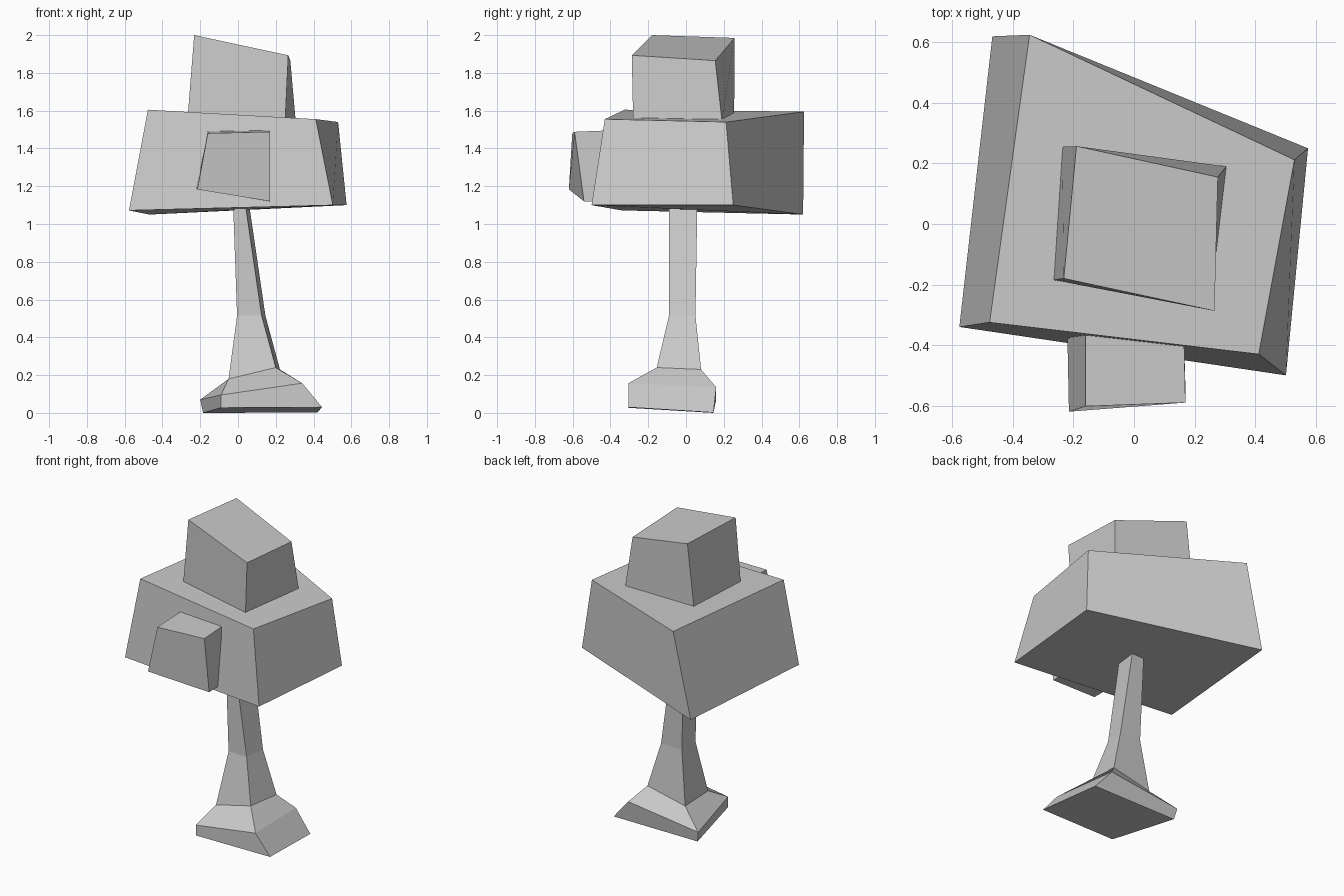
import bpy


def loft(name, *rings):
    """Skin four-cornered rings, bottom to top.
    Corner order: front left, front right, back right, back left."""
    verts = [p for ring in rings for p in ring]
    faces = [(3, 2, 1, 0)]
    for r in range(len(rings) - 1):
        a = 4 * r
        for i in range(4):
            j = (i + 1) % 4
            faces.append((a + i, a + j, a + 4 + j, a + 4 + i))
    t = 4 * (len(rings) - 1)
    faces.append((t, t + 1, t + 2, t + 3))
    mesh = bpy.data.meshes.new(name)
    mesh.from_pydata(verts, [], faces)
    mesh.update()
    obj = bpy.data.objects.new(name, mesh)
    bpy.context.collection.objects.link(obj)
    return obj


# Trunk: flared root foot tapering into a leaning stem
loft("trunk",
     [(-.09, -.305, .027), (.445, -.305, .03), (.42, .145, .002), (-.185, .145, .0)],
     [(-.09, -.305, .095), (.34, -.305, .157), (.305, .16, .135), (-.20, .16, .07)],
     [(-.05, -.155, .18), (.20, -.155, .24), (.222, .08, .23), (-.05, .08, .17)],
     [(-.005, -.09, .515), (.125, -.09, .515), (.145, .05, .515), (-.005, .05, .515)],
     [(-.026, -.09, 1.11), (.038, -.09, 1.11), (.058, .06, 1.11), (-.026, .06, 1.11)])

# Large skewed block of leaves
loft("main_foliage",
     [(-.577, -.34, 1.072), (.502, -.50, 1.10), (.575, .25, 1.10), (-.468, .62, 1.05)],
     [(-.477, -.325, 1.605), (.412, -.43, 1.555), (.53, .212, 1.54), (-.345, .625, 1.595)])

# Crown block with a sloping top
loft("top_foliage",
     [(-.265, -.185, 1.585), (.25, -.28, 1.555), (.305, .19, 1.55), (-.237, .255, 1.57)],
     [(-.232, -.18, 2.0), (.266, -.287, 1.893), (.277, .155, 1.865), (-.19, .257, 1.985)])

# Small block growing from the front face
loft("front_foliage",
     [(-.215, -.62, 1.183), (.17, -.54, 1.12), (.165, -.37, 1.12), (-.22, -.37, 1.185)],
     [(-.16, -.602, 1.48), (.17, -.59, 1.488), (.165, -.37, 1.497), (-.16, -.365, 1.49)])
